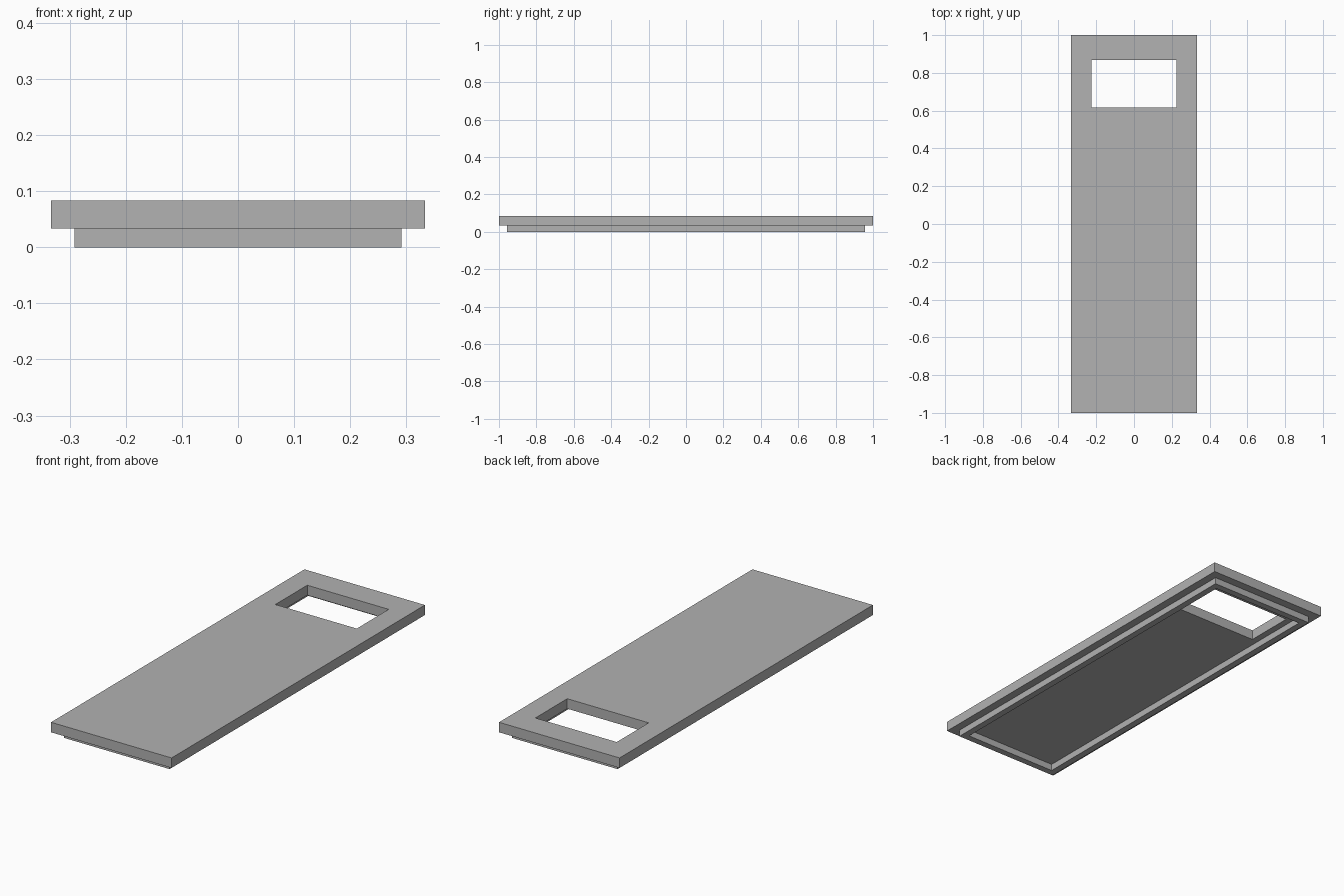
import bpy
import bmesh

cube = bpy.data.objects.get("Cube")
if cube:
    bpy.data.objects.remove(cube, do_unlink=True)

grey = bpy.data.materials.new("mid_grey")
grey.use_nodes = True
colour = (0.445, 0.445, 0.445, 1)
grey.diffuse_color = colour
grey.node_tree.nodes["Principled BSDF"].inputs["Base Color"].default_value = colour


def corners(half_x, y0, y1):
    return [(-half_x, y0), (half_x, y0), (half_x, y1), (-half_x, y1)]


def rectangular_frame(name, outer, inner, z0, z1):
    """Solid slab with a rectangular opening through it."""
    bm = bmesh.new()
    rings = [[bm.verts.new((x, y, z)) for x, y in loop]
             for loop, z in ((outer, z0), (outer, z1), (inner, z1), (inner, z0))]
    # Bridge outer wall, top, inner wall and underside in turn
    for a, b in zip(rings, rings[1:] + rings[:1]):
        for i in range(4):
            j = (i + 1) % 4
            bm.faces.new((a[i], a[j], b[j], b[i]))
    bmesh.ops.recalc_face_normals(bm, faces=bm.faces)
    mesh = bpy.data.meshes.new(name)
    bm.to_mesh(mesh)
    bm.free()
    mesh.materials.append(grey)
    obj = bpy.data.objects.new(name, mesh)
    bpy.context.collection.objects.link(obj)
    return obj


LIP_HEIGHT = 0.0333
TOP = 0.0833
LIP_X, LIP_Y, LIP_WALL = 0.2917, 0.957, 0.0333

# Cover plate with its window near the back
rectangular_frame("cover_plate", corners(0.333, -1, 1),
                  corners(0.225, 0.616, 0.868), LIP_HEIGHT, TOP)

# Locating lip around the underside
inner_x, inner_y = LIP_X - LIP_WALL, LIP_Y - LIP_WALL
rectangular_frame("underside_lip", corners(LIP_X, -LIP_Y, LIP_Y),
                  corners(inner_x, -inner_y, inner_y), 0, LIP_HEIGHT)
